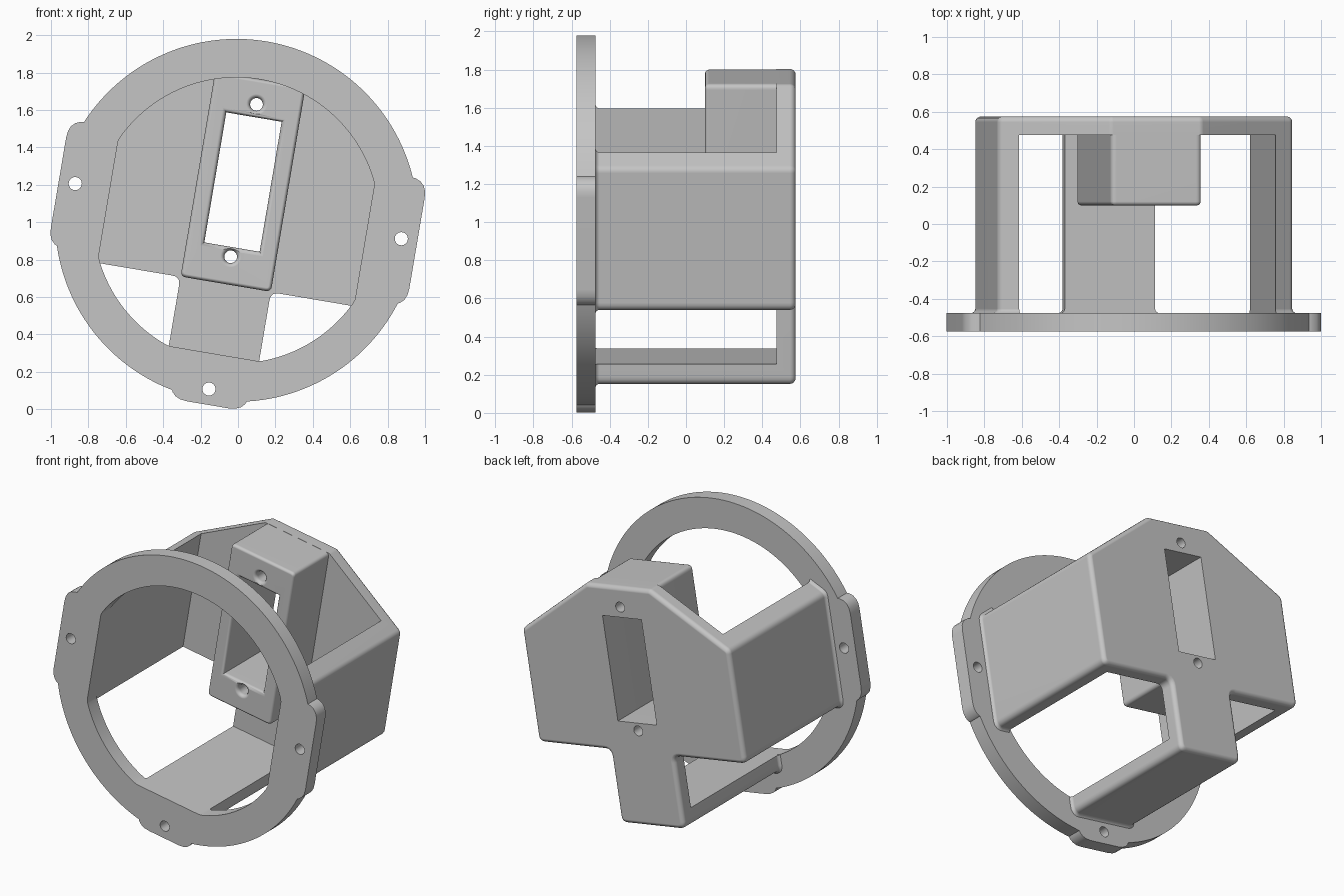
import bpy, bmesh
from math import cos, sin, pi, tan, radians
from mathutils import Vector

cube = bpy.data.objects.get("Cube")
if cube:
    bpy.data.objects.remove(cube, do_unlink=True)

TILT = radians(9.6)
CX, CZ = -0.008, 1.01
FRONT, RING_BACK, BACK = -0.575, -0.475, 0.575

grey = bpy.data.materials.new("plain grey")
grey.use_nodes = True
tone = (0.56, 0.56, 0.56, 1)
grey.diffuse_color = tone
grey.node_tree.nodes["Principled BSDF"].inputs["Base Color"].default_value = tone


def place(u, v, y):
    """Tilted bracket coordinates to world space."""
    return (CX + u * cos(TILT) + v * sin(TILT), y, CZ - u * sin(TILT) + v * cos(TILT))


def rounded(points, r, steps=5):
    """Round every corner of a counter-clockwise outline."""
    pts, out = [Vector(p) for p in points], []
    for i, p in enumerate(pts):
        a = (pts[i - 1] - p).normalized()
        b = (pts[(i + 1) % len(pts)] - p).normalized()
        t = r * tan((pi - a.angle(b)) / 2)
        for k in range(steps + 1):
            s = k / steps
            out.append(p + a * t * (1 - s) ** 2 + b * t * s ** 2)
    return out


def offset(pts, d):
    """Move an outline outward by d."""
    out = []
    for i, p in enumerate(pts):
        e, f = (p - pts[i - 1]).normalized(), (pts[(i + 1) % len(pts)] - p).normalized()
        n, m = Vector((e.y, -e.x)), Vector((f.y, -f.x))
        out.append(p + (n + m) * d / (1 + n.dot(m)))
    return out


def rect(u0, u1, v0, v1):
    return [Vector(p) for p in ((u0, v0), (u1, v0), (u1, v1), (u0, v1))]


def circle(r, n, u=0, v=0):
    return [Vector((u + r * cos(2 * pi * i / n), v + r * sin(2 * pi * i / n))) for i in range(n)]


def loft(name, outline, sections):
    """Solid through copies of an outline, one per (depth, offset)."""
    bm = bmesh.new()
    rows = [[bm.verts.new(place(p.x, p.y, y)) for p in offset(outline, d)] for y, d in sections]
    n = len(outline)
    for low, high in zip(rows, rows[1:]):
        for i in range(n):
            j = (i + 1) % n
            bm.faces.new((low[j], low[i], high[i], high[j]))
    bm.faces.new(rows[0])
    bm.faces.new(reversed(rows[-1]))
    # Outlines run counter-clockwise seen from the front, so fix the winding by volume
    if bm.calc_volume(signed=True) < 0:
        bmesh.ops.reverse_faces(bm, faces=bm.faces)
    mesh = bpy.data.meshes.new(name)
    bm.to_mesh(mesh)
    bm.free()
    mesh.materials.append(grey)
    obj = bpy.data.objects.new(name, mesh)
    bpy.context.collection.objects.link(obj)
    return obj


def activate(obj):
    bpy.ops.object.select_all(action='DESELECT')
    obj.select_set(True)
    bpy.context.view_layer.objects.active = obj


def combine(obj, tools, operation):
    activate(obj)
    for tool in tools:
        tool.hide_render = True
        mod = obj.modifiers.new("cut", 'BOOLEAN')
        mod.object, mod.operation, mod.solver = tool, operation, 'EXACT'
        bpy.ops.object.modifier_apply(modifier=mod.name)


def finish(obj):
    activate(obj)
    bpy.ops.object.shade_smooth_by_angle(angle=radians(35))
    mod = obj.modifiers.new("even shading", 'WEIGHTED_NORMAL')
    mod.keep_sharp = True


# Mounting ring: disc, three tabs, clipped opening and screw holes
flat = [(FRONT, 0), (RING_BACK, 0)]
through = [(FRONT - 0.1, 0), (RING_BACK + 0.1, 0)]
ring = loft("mounting_ring", circle(0.97, 160), flat)
tabs = [loft("tab", rounded(r, 0.1), flat) for r in (
    rect(0.7, 0.972, -0.305, 0.385), rect(-0.972, -0.7, -0.305, 0.385), rect(-0.2, 0.225, -0.998, -0.7))]
combine(ring, tabs, 'UNION')
opening = [Vector((max(-0.695, min(0.695, p.x)), max(-0.723, p.y))) for p in circle(0.764, 180)]
clean = []
for i, p in enumerate(opening):
    e, f = p - opening[i - 1], opening[(i + 1) % len(opening)] - p
    if abs(e.cross(f)) > 1e-7:
        clean.append(p)
ring_cuts = [loft("opening_cutter", clean, through)]
ring_cuts += [loft("hole_cutter", circle(0.035, 28, u, v), through)
              for u, v in ((-0.883, 0.05), (0.885, 0.05), (0.005, -0.914))]
combine(ring, ring_cuts, 'DIFFERENCE')

# Housing: back plate, side walls and lower leg in one solid, flared at the ring
half = [(0.245, -0.835), (0.245, -0.348), (0.8, -0.348), (0.8, 0.41), (0.245, 0.765)]
outline = rounded(half + [(-u, v) for u, v in reversed(half)], 0.045)
FLARE, R = 0.022, 0.03
arc = [pi / 8, pi / 4, 3 * pi / 8, pi / 2]
sections = [(RING_BACK - 0.005, FLARE)]
sections += [(RING_BACK + FLARE * (1 - cos(a)), FLARE * (1 - sin(a))) for a in arc]
sections += [(BACK - R + R * sin(a), R * (cos(a) - 1)) for a in [0] + arc[:3]]
sections.append((BACK, -0.028))
housing = loft("housing", outline, sections)
cavity = loft("cavity_cutter", rect(-0.695, 0.695, -0.723, 1), [(FRONT - 0.1, 0), (0.475, 0)])
combine(housing, [cavity], 'DIFFERENCE')

# Motor mount block standing forward from the back plate
block = loft("motor_mount", rounded(rect(-0.245, 0.245, -0.346, 0.764), 0.03),
             [(0.1, -0.018), (0.103, -0.01), (0.109, -0.004), (0.12, 0), (0.5, 0)])

# Motor slot and screw holes, with softened front rims
rim = [(0.05, 0.022), (0.1, 0.022), (0.105, 0.011), (0.112, 0.004), (0.125, 0), (0.7, 0)]
slots = [loft("slot_cutter", rect(-0.15, 0.15, -0.145, 0.56), rim)]
slots += [loft("screw_cutter", circle(0.034, 28, 0.002, v), rim) for v in (0.629, -0.197)]
for part in (housing, block):
    combine(part, slots, 'DIFFERENCE')

for tool in tabs + ring_cuts + [cavity] + slots:
    bpy.data.objects.remove(tool, do_unlink=True)
for part in (ring, housing, block):
    finish(part)
